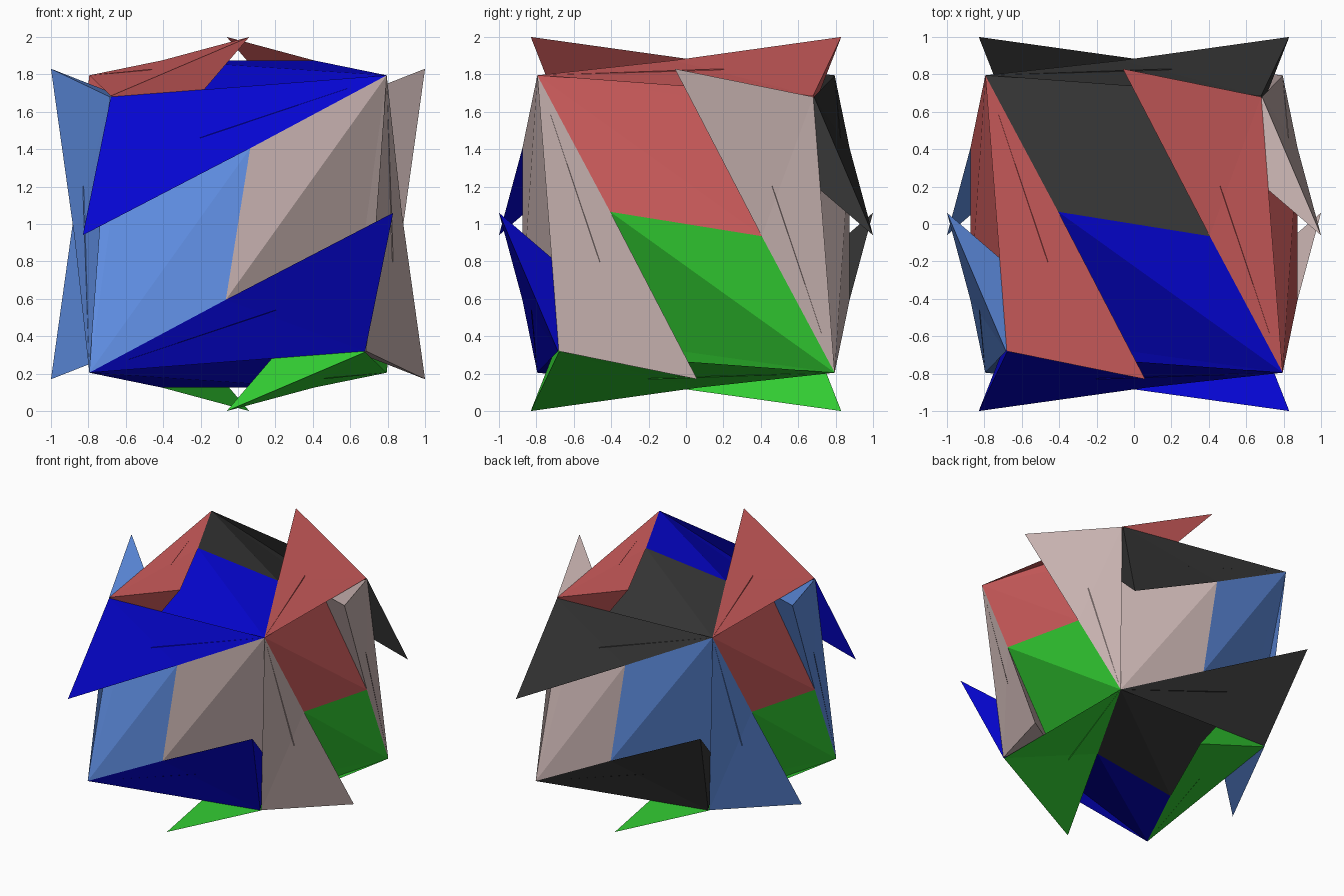
import bpy
from mathutils import Vector

cube = bpy.data.objects.get("Cube")
if cube:
    bpy.data.objects.remove(cube, do_unlink=True)


def linear(c):
    c /= 255
    return c / 12.92 if c <= 0.04045 else ((c + 0.055) / 1.055) ** 2.4


def material(name, rgb):
    m = bpy.data.materials.new(name)
    col = (*[linear(c) for c in rgb], 1)
    m.diffuse_color = col
    m.use_nodes = True
    bsdf = m.node_tree.nodes["Principled BSDF"]
    bsdf.inputs["Base Color"].default_value = col
    bsdf.inputs["Roughness"].default_value = 0.8
    return m


# One colour for each of the six directions
COLOURS = {
    (0, 0, 1): ("brick_red", (205, 92, 92)),
    (0, 0, -1): ("bright_green", (50, 205, 50)),
    (1, 0, 0): ("pale_rose", (205, 183, 181)),
    (-1, 0, 0): ("sky_blue", (100, 149, 237)),
    (0, -1, 0): ("deep_blue", (5, 5, 208)),
    (0, 1, 0): ("charcoal", (54, 54, 54)),
}

# Corner points of the repeating unit on the top side
far = Vector((-0.795, 0.795, 0.795))     # sharp corner that the blade starts from
near = Vector((0.795, -0.795, 0.795))    # sharp corner of the neighbouring slope
blunt = Vector((-0.68, -0.68, 0.685))    # blunt corner
tip = Vector((0.06, -0.83, 1.0))         # overhanging blade tip
ridge_a = Vector((-0.405, 0.065, 0.875)) # ends of the central ridge
ridge_b = Vector((0.405, -0.065, 0.875))
pocket = Vector((-0.372, -0.632, 0.496)) # deep point below the blade
hollow = Vector((-0.20, -0.83, 0.46))    # where the slope runs in behind the next blade

BLADE = [(far, blunt, ridge_a), (blunt, tip, ridge_a),
         (blunt, pocket, tip), (tip, pocket, ridge_a)]
SLOPE = [(near, ridge_b, ridge_a), (near, ridge_a, pocket), (near, pocket, hollow)]
BLADE_SIDE, SLOPE_SIDE = Vector((0, 0, 1)), Vector((0, -1, 0))


def turn(p, shift, signs):
    """One of the twelve rotations of a tetrahedron."""
    return Vector([p[(i - shift) % 3] * signs[i] for i in range(3)])


def key(v):
    return tuple(int(round(c)) for c in v)


# Copy the unit by all twelve rotations and sort the faces by colour
panels = {k: [] for k in COLOURS}
for shift in range(3):
    for signs in ((1, 1, 1), (1, -1, -1), (-1, 1, -1), (-1, -1, 1)):
        for faces, side in ((BLADE, BLADE_SIDE), (SLOPE, SLOPE_SIDE)):
            group = panels[key(turn(side, shift, signs))]
            for face in faces:
                group.append([turn(p, shift, signs) for p in face])

# Build one flat-shaded panel object for each colour
for side, faces in panels.items():
    name, rgb = COLOURS[side]
    verts, index, polys = [], {}, []
    for face in faces:
        poly = []
        for p in face:
            k = tuple(round(c, 4) for c in p)
            if k not in index:
                index[k] = len(verts)
                verts.append(p + Vector((0, 0, 1)))
            poly.append(index[k])
        polys.append(poly)
    mesh = bpy.data.meshes.new(name + "_panel")
    mesh.from_pydata(verts, [], polys)
    mesh.materials.append(material(name, rgb))
    mesh.update()
    bpy.context.collection.objects.link(bpy.data.objects.new(name + "_panel", mesh))
